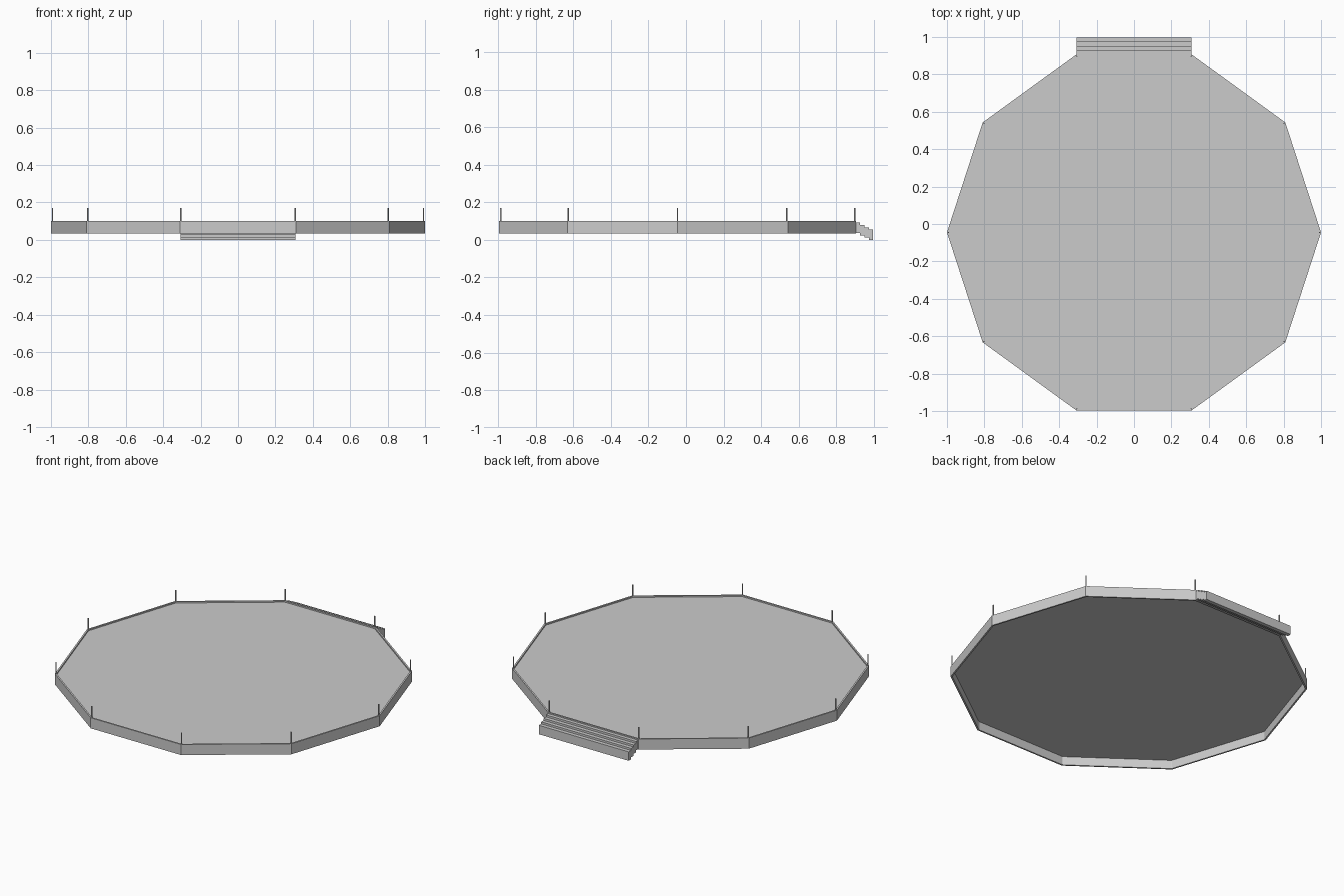
import bpy, bmesh, math

if "Cube" in bpy.data.objects:
    bpy.data.objects.remove(bpy.data.objects["Cube"])

CY = -0.045      # centre of the decagon
SIDES = 10


def ring(radius, z):
    return [(radius * math.cos(math.tau * i / SIDES),
             CY + radius * math.sin(math.tau * i / SIDES), z) for i in range(SIDES)]


def make(name, loops, closed):
    """Bridge decagon loops; closed joins last to first, otherwise caps the ends."""
    bm = bmesh.new()
    vs = [[bm.verts.new(p) for p in loop] for loop in loops]
    pairs = list(zip(vs, vs[1:])) + ([(vs[-1], vs[0])] if closed else [])
    for a, b in pairs:
        for i in range(SIDES):
            j = (i + 1) % SIDES
            bm.faces.new((a[i], a[j], b[j], b[i]))
    if not closed:
        bm.faces.new(vs[0])
        bm.faces.new(vs[-1])
    bmesh.ops.recalc_face_normals(bm, faces=bm.faces)
    me = bpy.data.meshes.new(name)
    bm.to_mesh(me)
    bm.free()
    bpy.context.collection.objects.link(bpy.data.objects.new(name, me))


def box(name, lo, hi, turn=0):
    bpy.ops.mesh.primitive_cube_add(size=1, location=[(a + b) / 2 for a, b in zip(lo, hi)],
                                    rotation=(0, 0, turn))
    ob = bpy.context.object
    ob.name = name
    ob.scale = [b - a for a, b in zip(lo, hi)]


# Thin decagonal skirt wall around the edge
make("skirt_wall", [ring(1.0, 0.035), ring(1.0, 0.10), ring(0.99, 0.10), ring(0.99, 0.035)], True)
# Deck set just below the rim
make("deck", [ring(0.991, 0.088), ring(0.991, 0.092)], False)

# Slim corner posts, just inside each corner
for i, (x, y, _) in enumerate(ring(0.992, 0)):
    t = 0.003
    box(f"corner_post_{i}", (x - t, y - t, 0.035), (x + t, y + t, 0.17), math.tau * i / SIDES)

# Back stairs: one stepped profile swept across the width
N, Y0, PITCH, DROP = 4, CY + math.cos(math.pi / SIDES) - 0.002, 0.0235, 0.0125
top, bottom = [], []
for i in range(N):
    ya, yb = Y0 + i * PITCH, Y0 + (i + 1) * PITCH
    zt, zb = 0.0925 - i * DROP, (N - 1 - i) * DROP
    top += [(ya, zt), (yb, zt)]
    bottom += [(ya, zb), (yb, zb)]
bm = bmesh.new()
face = bm.faces.new([bm.verts.new((-0.307, y, z)) for y, z in top + bottom[::-1]])
out = bmesh.ops.extrude_face_region(bm, geom=[face])
bmesh.ops.translate(bm, vec=(0.614, 0, 0),
                    verts=[g for g in out["geom"] if isinstance(g, bmesh.types.BMVert)])
bmesh.ops.recalc_face_normals(bm, faces=bm.faces)
me = bpy.data.meshes.new("back_stairs")
bm.to_mesh(me)
bm.free()
bpy.context.collection.objects.link(bpy.data.objects.new("back_stairs", me))
